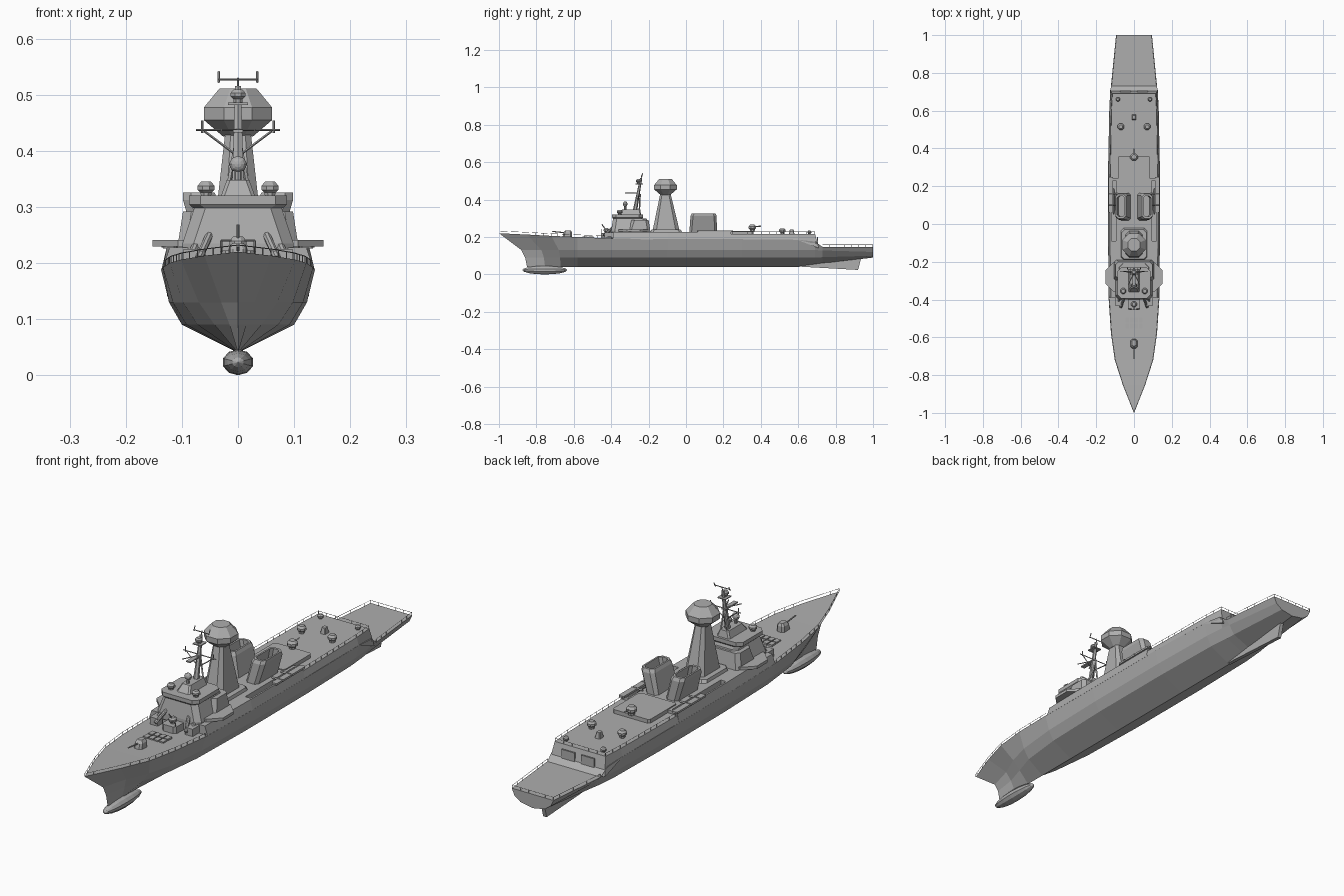
import bpy, bmesh
from math import pi
from mathutils import Vector, Matrix

cube = bpy.data.objects.get("Cube")
if cube:
    bpy.data.objects.remove(cube)

grey = bpy.data.materials.new("ship grey")
grey.use_nodes = True
COLOUR = (0.42, 0.42, 0.42, 1)
grey.diffuse_color = COLOUR
grey.node_tree.nodes["Principled BSDF"].inputs["Base Color"].default_value = COLOUR


def finish(name, bm):
    bmesh.ops.recalc_face_normals(bm, faces=bm.faces)
    mesh = bpy.data.meshes.new(name)
    bm.to_mesh(mesh)
    bm.free()
    mesh.materials.append(grey)
    obj = bpy.data.objects.new(name, mesh)
    bpy.context.collection.objects.link(obj)
    return obj


def loft(name, rings):
    """Skin a list of equal closed rings and cap both ends."""
    bm = bmesh.new()
    rows = [[bm.verts.new(p) for p in ring] for ring in rings]
    n = len(rows[0])
    for a, b in zip(rows, rows[1:]):
        for i in range(n):
            j = (i + 1) % n
            bm.faces.new((a[i], a[j], b[j], b[i]))
    bm.faces.new(rows[0])
    bm.faces.new(rows[-1])
    bmesh.ops.remove_doubles(bm, verts=bm.verts, dist=0.0002)
    return finish(name, bm)


def ring(w, y0, y1, z, c=0.02, cx=0):
    """Level rectangle with cut corners."""
    half = [(w, y0 + c), (w, y1 - c), (w - c, y1), (c - w, y1),
            (-w, y1 - c), (-w, y0 + c), (c - w, y0), (w - c, y0)]
    return [(cx + x, y, z) for x, y in half]


def disc(r, y, z, cx=0):
    return ring(r, y - r, y + r, z, r * 0.586, cx)


def box(name, x, y, z, sx, sy, sz, turn=None):
    bm = bmesh.new()
    m = Matrix.Translation((x, y, z)) @ (turn or Matrix()) @ Matrix.Diagonal((sx, sy, sz, 1))
    bmesh.ops.create_cube(bm, size=1, matrix=m)
    return finish(name, bm)


def ball(name, x, y, z, rx, ry, rz, seg=10):
    bm = bmesh.new()
    m = Matrix.Translation((x, y, z)) @ Matrix.Diagonal((rx, ry, rz, 1)) @ Matrix.Rotation(pi / 2, 4, "X")
    bmesh.ops.create_uvsphere(bm, u_segments=seg, v_segments=8, radius=1, matrix=m)
    return finish(name, bm)


def bars(name, segments, r, r2=None, sides=4):
    bm = bmesh.new()
    for a, b in segments:
        a, b = Vector(a), Vector(b)
        d = b - a
        m = Matrix.Translation((a + b) / 2) @ d.to_track_quat("Z", "Y").to_matrix().to_4x4()
        bmesh.ops.create_cone(bm, cap_ends=True, segments=sides, radius1=r,
                              radius2=r2 or r, depth=d.length, matrix=m)
    return finish(name, bm)


def railing(name, path, h=0.012, step=0.04):
    up = Vector((0, 0, h))
    segs = []
    for a, b in zip(path, path[1:]):
        a, b = Vector(a), Vector(b)
        segs.append((a + up, b + up))
        n = max(1, round((b - a).length / step))
        for i in range(n + 1):
            p = a.lerp(b, i / n)
            segs.append((p, p + up))
    return bars(name, segs, 0.0009)


# Hull: station, keel height, then width and height of chine, bilge and deck edge
STATIONS = [
    (-1, .04, 0, .09, 0, .13, 0, .22),
    (-.85, .04, .015, .09, .03, .13, .06, .213),
    (-.72, .04, .042, .09, .07, .13, .102, .206),
    (-.58, .04, .072, .09, .098, .13, .122, .2),
    (-.4, .04, .092, .09, .116, .13, .134, .192),
    (-.1, .04, .1, .09, .123, .13, .137, .188),
    (.3, .04, .1, .09, .123, .13, .137, .188),
    (.6, .04, .094, .09, .117, .13, .131, .185),
    (.69, .052, .086, .09, .11, .13, .126, .176),
    (.73, .058, .082, .092, .106, .128, .122, .147),
    (1, .09, .055, .1, .083, .12, .095, .147)]
STEM = (-.85, -.86, -.88, -1)
hull_rings, deck_edge = [], []
for s, keel, *wz in STATIONS:
    line = [(0, keel)] + list(zip(wz[::2], wz[1::2]))
    pts = []
    for (w, z), stem in zip(line, STEM):
        t = (s + 1) / .42
        pts.append((w, s if t > 1 else stem + (-.58 - stem) * t, z))
    hull_rings.append([(-x, y, z) for x, y, z in pts[:0:-1]] + pts)
    deck_edge.append(pts[-1])
loft("hull", hull_rings)
ball("bow_bulb", 0, -.755, .023, .028, .12, .023)
fin = [(.6, .042), (.92, .024), (.94, .1), (.7, .07)]
loft("skeg", [[(x, y, z) for y, z in fin] for x in (-.008, .008)])


# Flush deckhouses along the hull sides
def side_ring(y, wb, zb, wt, zt, lean=0):
    return [(-wb, y + lean, zb), (-wt, y, zt), (wt, y, zt), (wb, y + lean, zb)]


house = loft("forward_deckhouse", [side_ring(-.39, .134, .19, .122, .228),
                                   side_ring(-.1, .137, .186, .127, .228),
                                   side_ring(.24, .137, .186, .127, .228)])
loft("aft_deckhouse", [side_ring(.24, .137, .186, .128, .216),
                       side_ring(.6, .131, .183, .122, .216),
                       side_ring(.69, .126, .14, .116, .216, .02)])
for s in (-1, 1):
    cutter = box("bay_cutter", s * .108, .07, .225, .024, .32, .05)
    cutter.hide_render = cutter.hide_viewport = True
    cut = house.modifiers.new("bay", "BOOLEAN")
    cut.operation, cut.object, cut.solver = "DIFFERENCE", cutter, "EXACT"
    bars("boat_davits", [((s * .085, y, .232), (s * .136, y, .232)) for y in (.1, .16)], .004)
    ball("boat", s * .108, .12, .207, .009, .07, .012)
    loft("corner_bulwark", [ring(.012, .06, .25, z, .004, s * .122) for z in (.226, .234)])

# Bridge
loft("bridge", [ring(.1, -.4, -.2, .19), ring(.099, -.4, -.2, .235), ring(.078, -.39, -.21, .298)])
loft("bridge_roof", [ring(.08, -.39, -.235, .298), ring(.087, -.395, -.23, .304), ring(.087, -.395, -.23, .32)])
loft("bridge_shoulder", [ring(.108, -.31, -.19, .228, .015), ring(.098, -.29, -.2, .292, .015)])
loft("bridge_wings", [ring(.152, -.36, -.2, z, .045) for z in (.229, .241)])
loft("mast_base", [ring(.03, -.36, -.24, .32, .006), ring(.02, -.34, -.245, .348, .006)])


def dome(name, x, y, z, r):
    loft(name, [disc(k * r, y, z + h * r, x) for k, h in
                ((.6, 0), (.65, .5), (1, .8), (1, 1.3), (.6, 1.8))])


for s in (-1, 1):
    dome("bridge_dome", s * .057, -.355, .318, .015)
    dome("aft_dome", s * .07, .515, .216, .017)
    dome("stern_bollard", s * .085, .66, .214, .011)
    # Angled launchers beside the bridge front
    for i in range(2):
        x, y = .07 + .016 * i, -.44 + .02 * i
        bars("missile_launcher", [((s * x, y, .208), (s * (x - .02), y + .05, .252))], .007, sides=8)
    box("launcher_mount", s * .08, -.41, .21, .035, .05, .03)

# Lattice mast with yards
bars("main_mast", [((0, -.275, .33), (0, -.24, .515))], .012, .006, 6)
bars("mast_legs", [((s * .018, -.25, .33), (0, -.245, .43)) for s in (-1, 1)], .004)
yards = [((0, -.24, .5), (0, -.235, .53))]
for s in (-1, 1):
    yards += [((0, -.24, .527), (s * .035, -.24, .527)), ((s * .034, -.24, .522), (s * .034, -.23, .541)),
              ((0, -.25, .437), (s * .075, -.25, .437)), ((s * .064, -.25, .432), (s * .064, -.25, .454)),
              ((s * .06, -.25, .435), (0, -.26, .39)), ((0, -.26, .437), (s * .03, -.32, .437))]
bars("mast_yards", yards, .0022)
box("mast_platform", 0, -.285, .435, .018, .08, .005)
box("upper_platform", 0, -.25, .484, .036, .04, .004)
dome("mast_radar", 0, -.255, .486, .013)
bars("radar_pedestal", [((0, -.325, .345), (0, -.325, .365))], .006, sides=8)
ball("fire_control_radar", 0, -.325, .376, .016, .012, .015, 8)

# Radar tower
loft("tower_base", [ring(.07, -.19, -.02, .226, .015), ring(.066, -.185, -.03, .24, .015)])
loft("radar_tower", [ring(.045, -.178, -.035, .236), ring(.023, -.138, -.082, .43, .01)])
loft("tower_head", [disc(r, -.11, z) for r, z in ((.026, .425), (.061, .455), (.061, .477), (.033, .511))])

# Twin outward-leaning funnels with sunken tops
for s in (-1, 1):
    loft("funnel", [ring(.028, .018, .165, .226, .012, s * .045), ring(.031, .024, .164, .312, .014, s * .067),
                    ring(.028, .03, .158, .326, .014, s * .07), ring(.021, .04, .148, .326, .01, s * .07),
                    ring(.021, .04, .148, .285, .01, s * .062)])

# Aft deck fittings
loft("raised_aft_deck", [ring(.085, .18, .36, z, .008) for z in (.214, .232)])
dome("aft_gun_mount", 0, .355, .23, .02)
bars("aft_gun_barrel", [((0, .36, .255), (0, .4, .258))], .003)
loft("aft_director", [ring(.012, .55, .58, .215, .003), ring(.008, .555, .575, .24, .003)])
for s in (-1, 1):
    box("hangar_door", s * .045, .703, .178, .06, .006, .045)

# Foredeck: gun, launch cells and close-in mount
loft("gun_turret", [ring(.018, -.66, -.61, .2, .008), ring(.017, -.655, -.61, .225, .008),
                    ring(.01, -.645, -.615, .236, .005)])
bars("gun_barrel", [((0, -.65, .223), (0, -.715, .23))], .003, sides=6)
for i in range(4):
    for j in range(2):
        box("launch_cell", (i - 1.5) * .024, -.54 + j * .032, .2, .02, .027, .008)
loft("forward_platform", [ring(.032, -.455, -.39, z, .01) for z in (.19, .222)])
dome("forward_gun_mount", 0, -.425, .22, .015)
bars("forward_gun_barrel", [((0, -.43, .24), (0, -.45, .268))], .003)
for s in (-1, 1):
    bars("platform_rail", [((s * .03, -.45, .22), (s * .03, -.45, .24)),
                           ((s * .03, -.45, .24), (s * .012, -.45, .24))], .002)

# Deck railings
for s in (-1, 1):
    edge = [Vector((s * x * .98, y, z)) for x, y, z in deck_edge]
    railing("foredeck_rail", edge[:5])
    railing("flight_deck_rail", edge[-2:])
    railing("upper_deck_rail", [(s * .126, .25, .216), (s * .12, .6, .216), (s * .115, .69, .216)])
railing("flight_deck_end_rail", [(-.093, .998, .147), (.093, .998, .147)])
railing("upper_deck_end_rail", [(-.115, .688, .216), (.115, .688, .216)])
